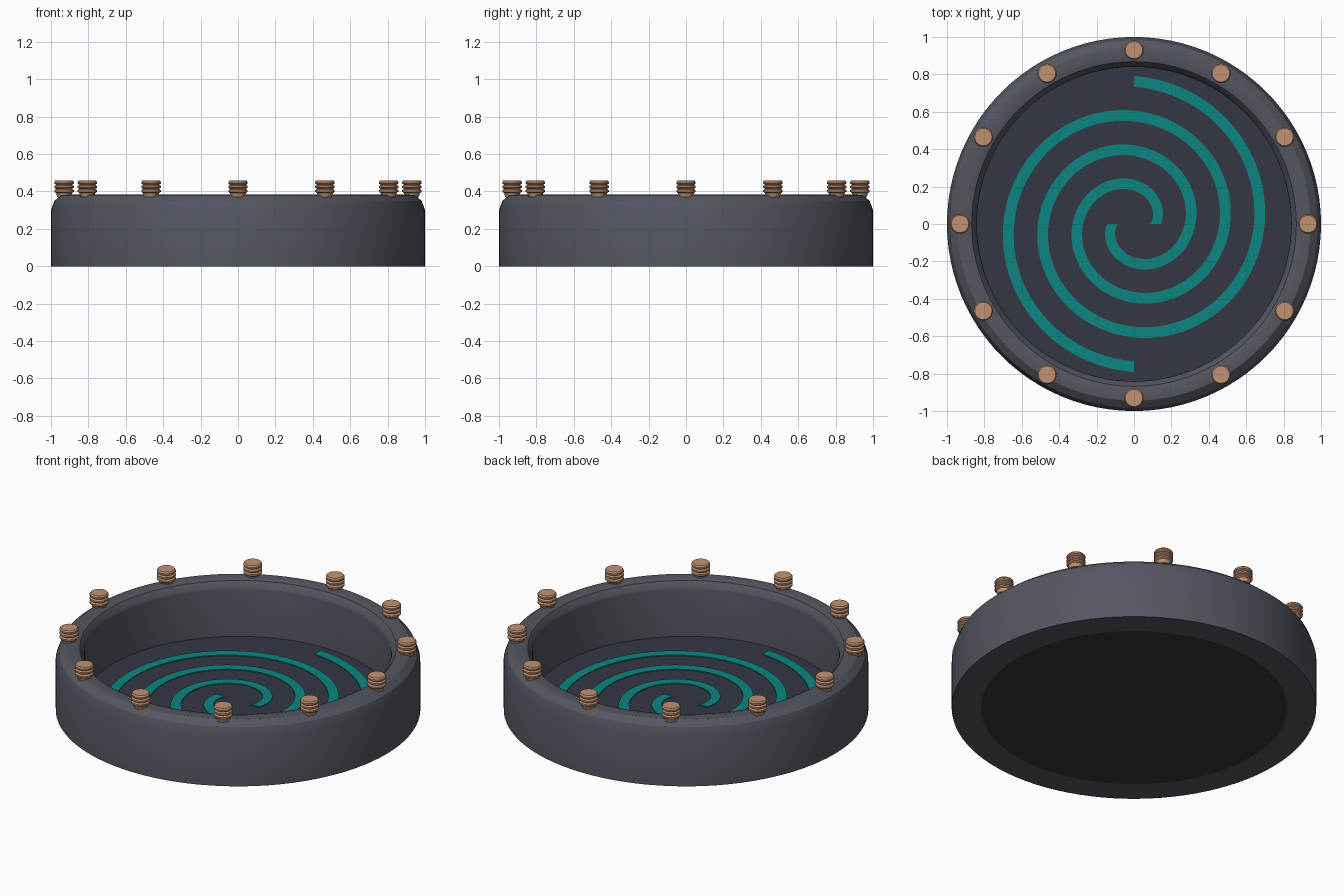
import bpy, math

if "Cube" in bpy.data.objects:
    bpy.data.objects.remove(bpy.data.objects["Cube"])

TAU = 2 * math.pi


def material(name, rgb):
    m = bpy.data.materials.new(name)
    m.diffuse_color = (*rgb, 1)
    m.use_nodes = True
    m.node_tree.nodes["Principled BSDF"].inputs["Base Color"].default_value = m.diffuse_color
    return m


def make(name, verts, faces, mat, angle=30):
    me = bpy.data.meshes.new(name)
    me.from_pydata(verts, [], faces)
    me.materials.append(mat)
    ob = bpy.data.objects.new(name, me)
    bpy.context.collection.objects.link(ob)
    bpy.ops.object.select_all(action='DESELECT')
    ob.select_set(True)
    bpy.context.view_layer.objects.active = ob
    bpy.ops.object.shade_smooth_by_angle(angle=math.radians(angle))
    return ob


def lathe(name, profile, n, mat, closed=False, at=(0, 0, 0)):
    """Revolve (r, z) points listed from bottom outside to top; cap the ends unless closed."""
    verts = [(r * math.cos(TAU * i / n), r * math.sin(TAU * i / n), z)
             for r, z in profile for i in range(n)]
    k = len(profile)
    faces = []
    for j in range(k if closed else k - 1):
        a, b = j * n, (j + 1) % k * n
        faces += [(a + i, a + (i + 1) % n, b + (i + 1) % n, b + i) for i in range(n)]
    if not closed:
        faces += [tuple(reversed(range(n))), tuple(range((k - 1) * n, k * n))]
    ob = make(name, verts, faces, mat)
    ob.location = at
    return ob


def spiral(name, turn, z0, z1, mat, half=0.029, steps=210):
    """Flat raised band following an Archimedean spiral, with radial cut ends."""
    verts, faces = [], []
    for s in range(steps + 1):
        t = 3.5 * math.pi * s / steps
        r = 0.115 + 0.185 * t / math.pi
        for rr, z in ((r - half, z0), (r + half, z0), (r + half, z1), (r - half, z1)):
            verts.append((rr * math.cos(t + turn), rr * math.sin(t + turn), z))
    for s in range(steps):
        a, b = 4 * s, 4 * s + 4
        faces += [(a + i, a + (i + 1) % 4, b + (i + 1) % 4, b + i)[::-1] for i in range(4)]
    faces += [(0, 1, 2, 3), tuple(4 * steps + i for i in (3, 2, 1, 0))]
    return make(name, verts, faces, mat)


slate = material("slate", (0.09, 0.095, 0.12))
dark = material("dark_slate", (0.035, 0.04, 0.055))
teal = material("teal", (0.004, 0.24, 0.22))
copper = material("copper", (0.53, 0.29, 0.17))

# Outer wall with rounded rim
lathe("wall_ring", [(0.84, 0), (1.0, 0), (1.0, 0.30), (0.982, 0.35), (0.945, 0.38),
                    (0.90, 0.384), (0.868, 0.375), (0.843, 0.345), (0.84, 0.33)],
      96, slate, closed=True)

# Dish floor
lathe("floor_disc", [(0.84, 0), (0.84, 0.05)], 96, dark)

# Two interlocking spiral inlays
for i in range(2):
    spiral(f"spiral_inlay_{i + 1}", i * math.pi, 0.045, 0.055, teal)

# Ridged studs around the rim
stud = [(0.036, 0.37)]
for k in range(3):
    z = 0.392 + 0.022 * k
    stud += [(0.043, z), (0.052, z + 0.006), (0.052, z + 0.015), (0.043, z + 0.021)]
stud[-1] = (0.046, 0.459)
for i in range(12):
    a = TAU * i / 12
    lathe(f"rim_stud_{i + 1}", stud, 24, copper,
          at=(0.93 * math.cos(a), 0.93 * math.sin(a), 0))
